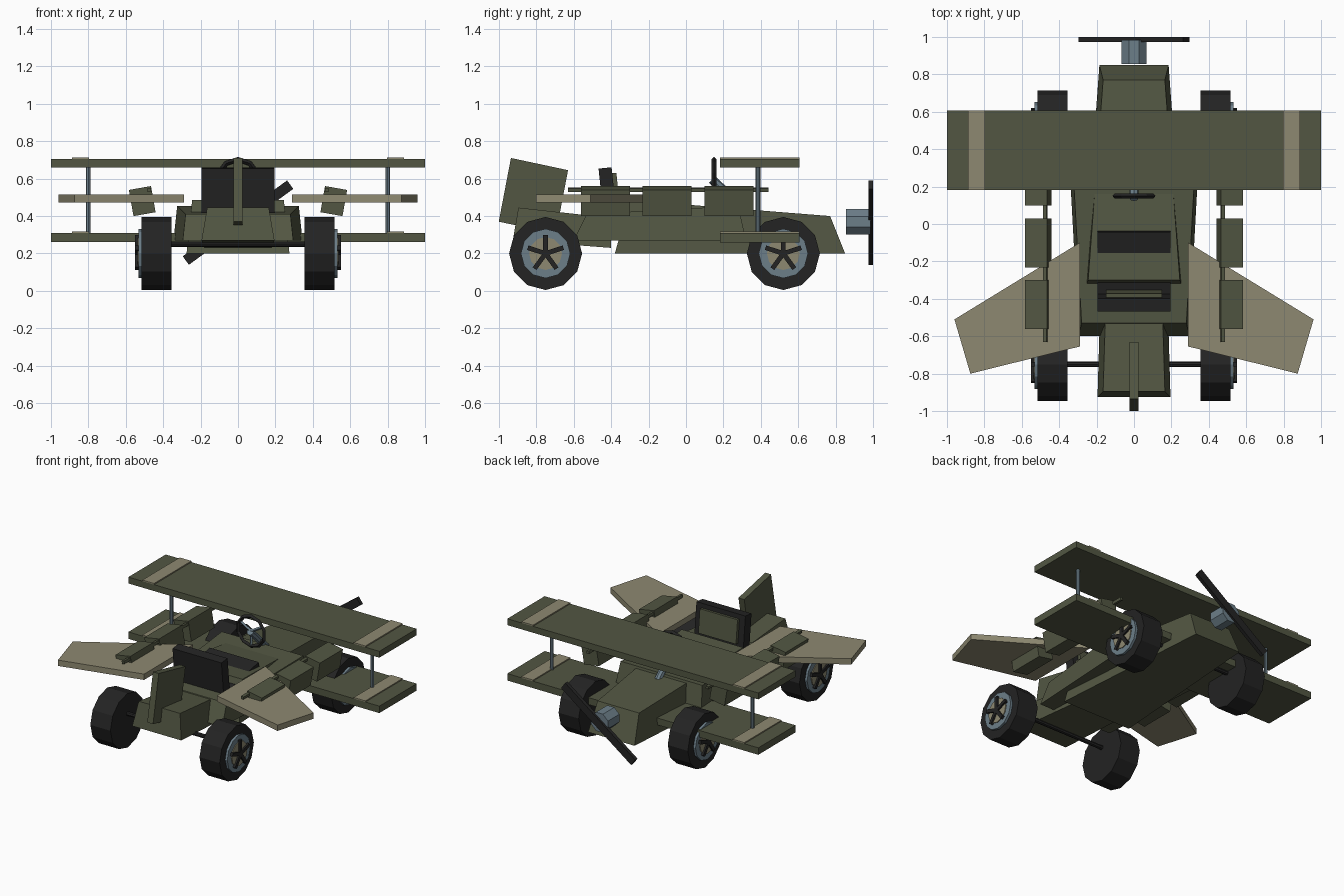
import bpy, bmesh, math
from mathutils import Matrix, Vector

if "Cube" in bpy.data.objects:
    bpy.data.objects.remove(bpy.data.objects["Cube"])


def material(name, rgb):
    m = bpy.data.materials.new(name)
    m.diffuse_color = (*rgb, 1)
    m.use_nodes = True
    m.node_tree.nodes["Principled BSDF"].inputs["Base Color"].default_value = m.diffuse_color
    return m


OLIVE = material("olive", (0.085, 0.094, 0.055))
TAN = material("tan", (0.27, 0.25, 0.165))
BLACK = material("black", (0.017, 0.017, 0.017))
STEEL = material("blue steel", (0.15, 0.21, 0.25))


def finish(name, bm, mat):
    bmesh.ops.recalc_face_normals(bm, faces=bm.faces[:])
    me = bpy.data.meshes.new(name)
    bm.to_mesh(me)
    bm.free()
    me.materials.append(mat)
    ob = bpy.data.objects.new(name, me)
    bpy.context.collection.objects.link(ob)
    return ob


def loft(name, ring_a, ring_b, mat):
    """Solid between two matching rings of points."""
    bm = bmesh.new()
    a = [bm.verts.new(p) for p in ring_a]
    b = [bm.verts.new(p) for p in ring_b]
    bm.faces.new(a)
    bm.faces.new(b)
    for i in range(len(a)):
        j = (i + 1) % len(a)
        bm.faces.new((a[i], a[j], b[j], b[i]))
    return finish(name, bm, mat)


def hull_block(name, rear, front, mat):
    """Tapered block; each end is (y, z, half width) for bottom and top."""
    def ring(end):
        (y0, z0, w0), (y1, z1, w1) = end
        return [(-w0, y0, z0), (w0, y0, z0), (w1, y1, z1), (-w1, y1, z1)]
    return loft(name, ring(rear), ring(front), mat)


def box(name, center, size, mat, rot=(0, 'X')):
    bm = bmesh.new()
    m = Matrix.Translation(center) @ Matrix.Rotation(math.radians(rot[0]), 4, rot[1]) @ Matrix.Diagonal((*size, 1))
    bmesh.ops.create_cube(bm, size=1, matrix=m)
    return finish(name, bm, mat)


def rod(name, p0, p1, r, sides, mat, spin=0):
    p0, p1 = Vector(p0), Vector(p1)
    d = p1 - p0
    bm = bmesh.new()
    m = Matrix.Translation((p0 + p1) / 2) @ d.to_track_quat('Z', 'Y').to_matrix().to_4x4() @ Matrix.Rotation(spin, 4, 'Z')
    bmesh.ops.create_cone(bm, cap_ends=True, segments=sides, radius1=r, radius2=r, depth=d.length, matrix=m)
    return finish(name, bm, mat)


# Fuselage: long nose wedge, wide side body, tail block
hull_block("nose_body", ((-0.38, 0.20, 0.275), (-0.30, 0.485, 0.245)),
           ((0.85, 0.20, 0.185), (0.77, 0.40, 0.165)), OLIVE)
hull_block("side_body", ((-0.60, 0.27, 0.295), (-0.53, 0.41, 0.28)),
           ((0.32, 0.27, 0.345), (0.28, 0.455, 0.325)), OLIVE)
hull_block("tail_body", ((-0.925, 0.27, 0.195), (-0.895, 0.445, 0.165)),
           ((-0.40, 0.23, 0.18), (-0.40, 0.39, 0.15)), OLIVE)

# Tail fin
fin = [(-1.0, 0.37), (-0.935, 0.71), (-0.63, 0.645), (-0.695, 0.305)]
loft("tail_fin", [(-0.023, y, z) for y, z in fin], [(0.023, y, z) for y, z in fin], OLIVE)

# Biplane wings with painted bands
box("upper_wing", (0, 0.393, 0.682), (2, 0.425, 0.046), OLIVE)
box("lower_wing", (0, 0.393, 0.285), (2, 0.425, 0.05), OLIVE)

swept = [(0.29, -0.10), (0.96, -0.51), (0.875, -0.80), (0.29, -0.655)]
for s, side in ((1, "right"), (-1, "left")):
    for z, level in ((0.709, "upper"), (0.3135, "lower")):
        box(f"{side}_{level}_wing_band", (s * 0.842, 0.393, z), (0.093, 0.425, 0.009), TAN)
    rod(f"{side}_wing_strut", (s * 0.80, 0.385, 0.30), (s * 0.80, 0.385, 0.67), 0.0125, 8, STEEL)
    # Swept rear wing
    loft(f"{side}_swept_wing", [(s * x, y, 0.473) for x, y in swept],
         [(s * x, y, 0.515) for x, y in swept], TAN)
    # Tilted side pods joined by a thin rail
    for i, y in enumerate((-0.43, -0.102, 0.23)):
        box(f"{side}_pod_{i + 1}", (s * 0.512, y, 0.48), (0.12, 0.262, 0.142), OLIVE, (s * 10, 'Y'))
    box(f"{side}_pod_rail", (s * 0.475, -0.095, 0.54), (0.02, 1.07, 0.02), OLIVE, (s * 10, 'Y'))

    # Wheels: tyre, rim, centre disc and five spokes
    for y, end in ((0.52, "nose"), (-0.75, "tail")):
        n = f"{side}_{end}_wheel"
        for part, x0, x1, r, sides, mat in (("tyre", 0.355, 0.515, 0.195, 12, BLACK),
                                            ("rim", 0.45, 0.532, 0.132, 12, STEEL),
                                            ("disc", 0.45, 0.538, 0.088, 12, TAN)):
            rod(f"{n}_{part}", (s * x0, y, 0.2), (s * x1, y, 0.2), r, sides, mat)
        for k in range(5):
            a = math.pi / 2 + k * math.tau / 5
            box(f"{n}_spoke_{k + 1}", (s * 0.535, y + 0.05 * math.cos(a), 0.2 + 0.05 * math.sin(a)),
                (0.03, 0.10, 0.025), BLACK, (math.degrees(a), 'X'))
    
    # Axles into the body
for y, end in ((0.52, "nose"), (-0.75, "tail")):
    rod(f"{end}_axle", (-0.36, y, 0.25), (0.36, y, 0.25), 0.015, 8, BLACK).hide_render = False

# Seat
box("seat_base", (0, -0.215, 0.415), (0.39, 0.37, 0.09), BLACK, (12, 'X'))
box("seat_back", (0, -0.42, 0.54), (0.39, 0.07, 0.235), BLACK, (6, 'X'))
box("seat_back_cushion", (0, -0.378, 0.545), (0.30, 0.03, 0.17), OLIVE, (6, 'X'))

# Steering wheel
bm = bmesh.new()
rings = []
for i in range(10):
    a = i * math.tau / 10
    ring = []
    for j in range(4):
        b = j * math.tau / 4
        r = 0.107 + 0.014 * math.cos(b)
        ring.append(bm.verts.new((r * math.sin(a), 0.15 + 0.014 * math.sin(b), 0.595 + r * math.cos(a))))
    rings.append(ring)
for i in range(10):
    for j in range(4):
        p, q, k = rings[i], rings[(i + 1) % 10], (j + 1) % 4
        bm.faces.new((p[j], q[j], q[k], p[k]))
finish("steering_wheel", bm, BLACK)
for i, a in enumerate((90, 210, 330)):
    t = math.radians(a + 180)
    rod(f"steering_spoke_{i + 1}", (0, 0.15, 0.595),
        (0.105 * math.cos(t), 0.15, 0.595 + 0.105 * math.sin(t)), 0.01, 4, STEEL)
rod("steering_column", (0, 0.14, 0.595), (0, 0.32, 0.42), 0.025, 8, STEEL)

# Propeller
rod("propeller_hub", (0, 0.855, 0.37), (0, 0.985, 0.37), 0.073, 8, STEEL, math.pi / 8)
box("propeller_blade", (0, 0.987, 0.365), (0.69, 0.026, 0.056), BLACK, (-36, 'Y'))
